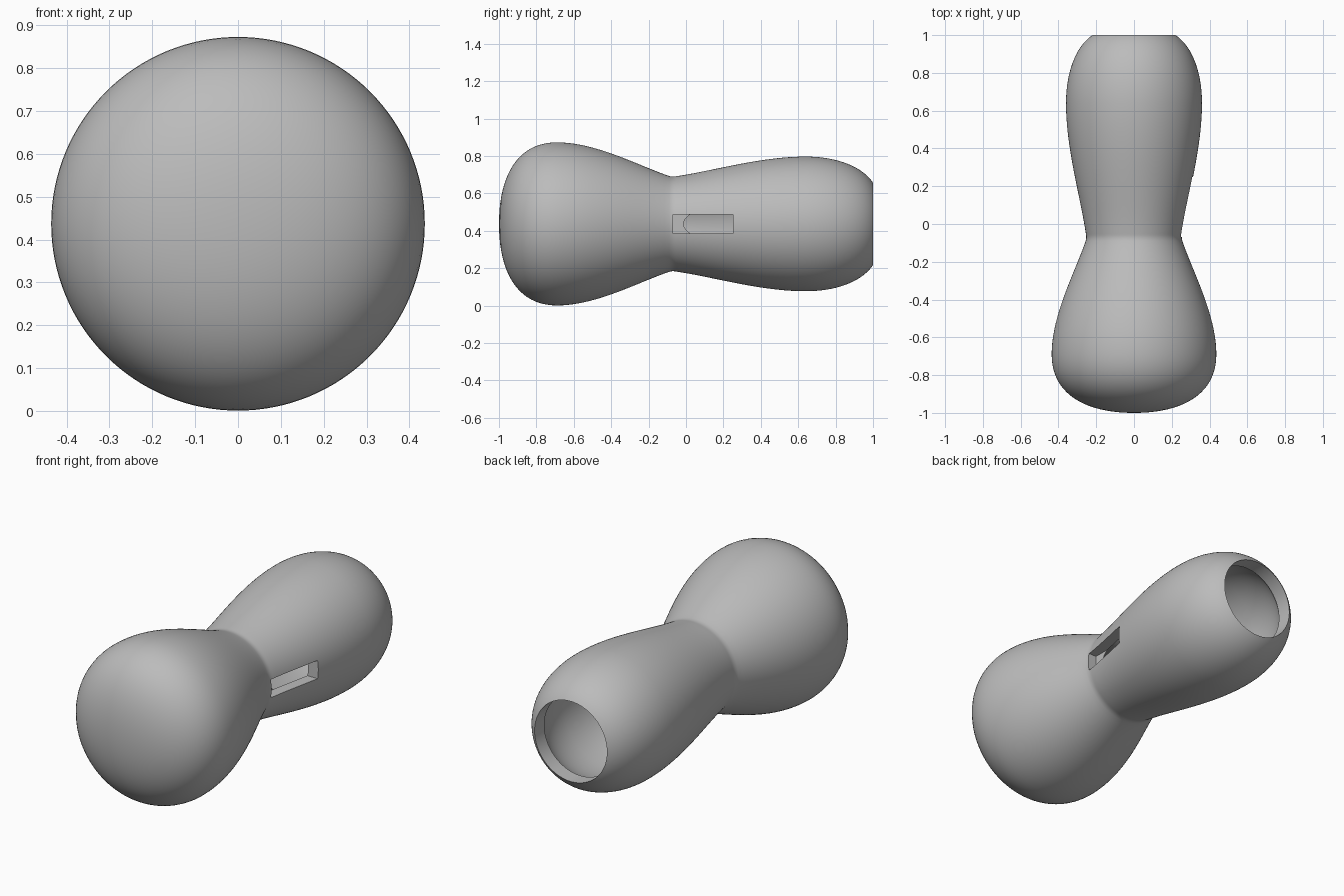
import bpy, math
from mathutils import Vector
from mathutils.geometry import interpolate_bezier

if "Cube" in bpy.data.objects:
    bpy.data.objects.remove(bpy.data.objects["Cube"], do_unlink=True)

AXIS_Z = 0.437   # height of the long axis
WALL = 0.06      # shell thickness
MOUTH = 0.22     # radius of the open back end
SIDES = 128

grey = bpy.data.materials.new("plain_grey")
grey.use_nodes = True
grey.diffuse_color = (0.5, 0.5, 0.5, 1)
grey.node_tree.nodes["Principled BSDF"].inputs["Base Color"].default_value = (0.5, 0.5, 0.5, 1)


def make_object(name, verts, faces):
    mesh = bpy.data.meshes.new(name)
    mesh.from_pydata(verts, [], faces)
    mesh.materials.append(grey)
    obj = bpy.data.objects.new(name, mesh)
    bpy.context.collection.objects.link(obj)
    return obj


def lathe(name, profile):
    """Turn a (y, radius) profile, whose two ends lie on the axis, around y."""
    ring_pts = profile[1:-1]
    verts = [(0, profile[0][0], AXIS_Z), (0, profile[-1][0], AXIS_Z)]
    for y, r in ring_pts:
        for k in range(SIDES):
            a = math.tau * k / SIDES
            verts.append((r * math.cos(a), y, AXIS_Z + r * math.sin(a)))
    at = lambda ring, k: 2 + ring * SIDES + k % SIDES
    last = len(ring_pts) - 1
    faces = []
    for k in range(SIDES):
        faces.append((0, at(0, k), at(0, k + 1)))
        faces.append((1, at(last, k + 1), at(last, k)))
        for i in range(last):
            faces.append((at(i, k), at(i + 1, k), at(i + 1, k + 1), at(i, k + 1)))
    return make_object(name, verts, faces)


# Outer silhouette: bulbous front, pinched neck, slimmer back
segments = [
    ((-1, 0), (-1, 0.26), (-0.9, 0.436), (-0.69, 0.436)),
    ((-0.69, 0.436), (-0.48, 0.436), (-0.25, 0.31), (-0.09, 0.256)),
    ((-0.09, 0.256), (-0.075, 0.252), (-0.065, 0.252), (-0.05, 0.255)),
    ((-0.05, 0.255), (0.15, 0.285), (0.4, 0.36), (0.64, 0.36)),
    ((0.64, 0.36), (0.8, 0.36), (0.94, 0.31), (1, MOUTH)),
]
outer = [Vector(segments[0][0])]
for seg, steps in zip(segments, (20, 20, 5, 20, 20)):
    a, b, c, d = [Vector(p).to_3d() for p in seg]
    outer += [p.to_2d() for p in interpolate_bezier(a, b, c, d, steps + 1)[1:]]

# Cavity: the silhouette moved inwards by the wall thickness
inner = [Vector((-1 + WALL, 0))]
for before, p, after in zip(outer, outer[1:], outer[2:]):
    t = (after - before).normalized()
    q = p + Vector((t.y, -t.x)) * WALL
    if q.x < 0.64 or q.y > MOUTH + 0.005:
        inner.append(q)
mouth_inside = Vector((inner[-1].x + 0.01, MOUTH))
body = lathe("hollow_body", outer + [mouth_inside] + inner[::-1])

# Slot in the left side of the neck, cut just into the cavity
x0, x1, y0, y1, h = 0.2, 0.5, -0.07, 0.25, 0.05
corners = [(x, y, AXIS_Z + z) for x in (x0, x1) for y in (y0, y1) for z in (-h, h)]
cutter = make_object("slot_cutter", corners,
                     [(0, 1, 3, 2), (4, 6, 7, 5), (0, 4, 5, 1), (2, 3, 7, 6), (0, 2, 6, 4), (1, 5, 7, 3)])
cutter.hide_render = True

# Make the normals consistent before cutting
for obj in (body, cutter):
    bpy.ops.object.select_all(action="DESELECT")
    obj.select_set(True)
    bpy.context.view_layer.objects.active = obj
    bpy.ops.object.mode_set(mode="EDIT")
    bpy.ops.mesh.select_all(action="SELECT")
    bpy.ops.mesh.normals_make_consistent(inside=False)
    bpy.ops.object.mode_set(mode="OBJECT")

bpy.ops.object.select_all(action="DESELECT")
body.select_set(True)
bpy.context.view_layer.objects.active = body
cut = body.modifiers.new("slot", "BOOLEAN")
cut.operation = "DIFFERENCE"
cut.solver = "EXACT"
cut.object = cutter
bpy.ops.object.modifier_apply(modifier=cut.name)
bpy.data.objects.remove(cutter, do_unlink=True)
bpy.ops.object.shade_smooth_by_angle(angle=math.radians(30))
